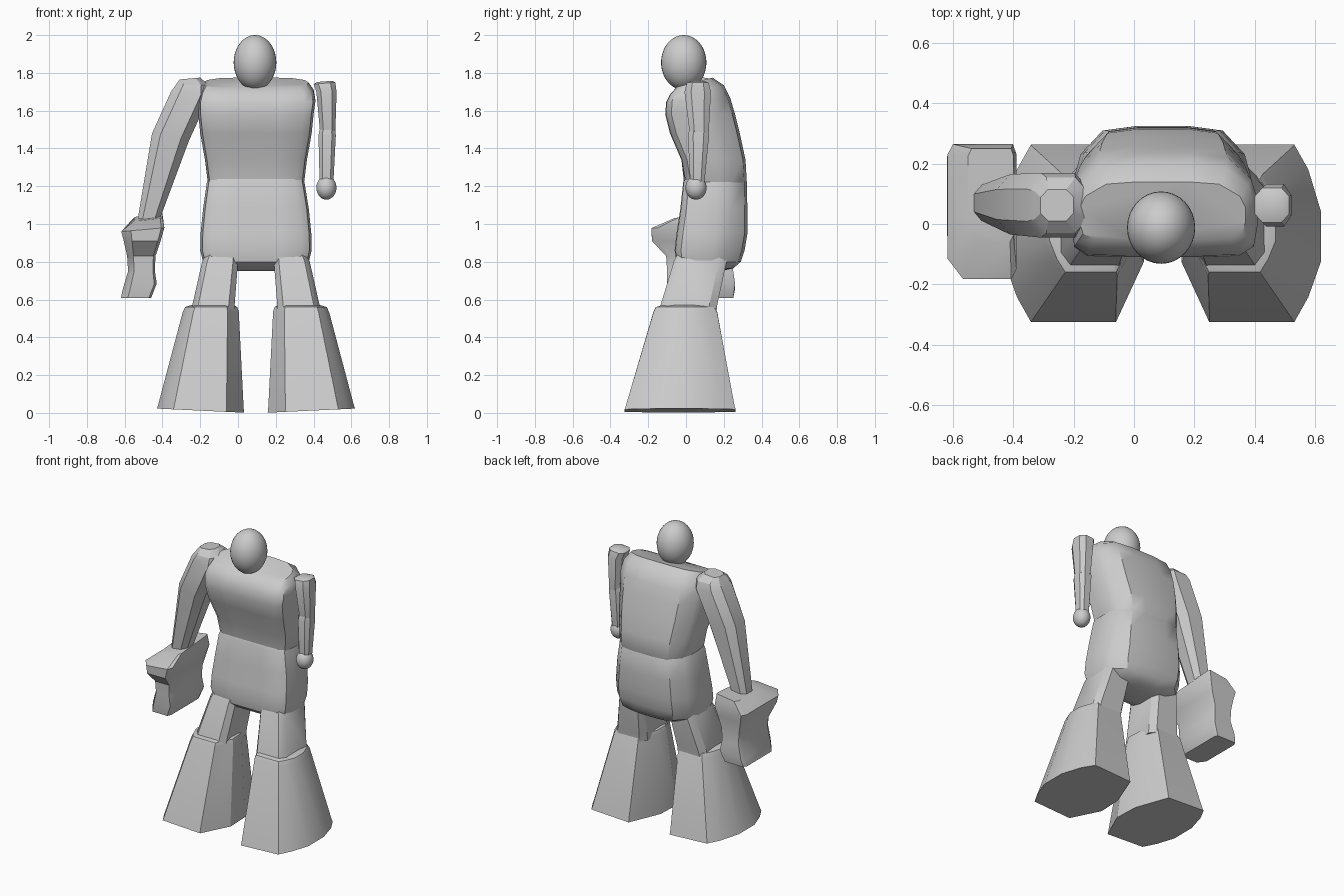
import bpy, bmesh, math

grey = bpy.data.materials.new("plain_grey")
grey.diffuse_color = (0.6, 0.6, 0.6, 1)
MID = 0.095  # body centre line in x


def finish(ob, angle):
    ob.data.materials.append(grey)
    bpy.ops.object.select_all(action='DESELECT')
    ob.select_set(True)
    bpy.context.view_layer.objects.active = ob
    bpy.ops.object.shade_smooth_by_angle(angle=math.radians(angle))


def loft(name, section, rings, angle=35, flip=False):
    """Skin a closed section (u, v in -1..1) through rings
    (x0, x1, y0, y1, z, tilt along x, tilt along y)."""
    bm = bmesh.new()
    loops = []
    for x0, x1, y0, y1, z, tx, ty in rings:
        loop = []
        for u, v in section:
            x = (x0 + x1) / 2 + u * (x1 - x0) / 2
            y = (y0 + y1) / 2 + v * (y1 - y0) / 2
            if flip:
                x = 2 * MID - x
            loop.append(bm.verts.new((x, y, z + tx * u + ty * v)))
        loops.append(loop)
    n = len(section)
    for a, b in zip(loops, loops[1:]):
        for i in range(n):
            j = (i + 1) % n
            bm.faces.new((a[i], a[j], b[j], b[i]))
    bm.faces.new(loops[0])
    bm.faces.new(loops[-1])
    bmesh.ops.recalc_face_normals(bm, faces=bm.faces)
    me = bpy.data.meshes.new(name)
    bm.to_mesh(me)
    bm.free()
    ob = bpy.data.objects.new(name, me)
    bpy.context.collection.objects.link(ob)
    finish(ob, angle)


def ball(name, loc, radii):
    bpy.ops.mesh.primitive_uv_sphere_add(segments=32, ring_count=20, location=loc)
    ob = bpy.context.object
    ob.name = name
    ob.scale = radii
    finish(ob, 60)


def mirrored(half):
    return half + [(-u, v) for u, v in reversed(half)]


# Cross-sections
TORSO = mirrored([(0.4, -1), (0.82, -0.98), (0.96, -0.82), (1, -0.4), (1, 0.1),
                  (0.93, 0.5), (0.68, 0.92), (0.3, 1)])
OCT = mirrored([(0.55, -1), (1, -0.5), (1, 0.5), (0.55, 1)])
SOFT_BOX = mirrored([(0.72, -1), (1, -0.72), (1, 0.72), (0.72, 1)])
BOOT = [(-0.62, -1), (0.6, -1), (1, -0.32), (0.97, 0.25), (0.6, 1),
        (-0.62, 1), (-0.82, 0.72), (-1, 0.25), (-1, -0.32), (-0.82, -0.72)]
FIST = [(-0.55, -1), (0.85, -1), (1, -0.85), (1, 0.85), (0.9, 1),
        (-0.85, 1), (-1, 0.85), (-1, -0.7)]

# Head
ball("head", (0.09, -0.012, 1.855), (0.113, 0.12, 0.145))

# Chest, wide at the shoulders and leaning forward at the front
loft("chest", TORSO, [
    (-0.14, 0.33, 0.05, 0.30, 1.18, 0, 0),
    (-0.16, 0.35, -0.005, 0.322, 1.22, 0, 0),
    (-0.175, 0.365, -0.025, 0.315, 1.34, 0, 0),
    (-0.20, 0.39, -0.085, 0.285, 1.48, 0, 0),
    (-0.21, 0.40, -0.11, 0.26, 1.58, 0, 0),
    (-0.21, 0.41, -0.105, 0.235, 1.655, 0, 0.01),
    (-0.20, 0.40, -0.085, 0.20, 1.71, 0, 0.025),
    (-0.18, 0.37, -0.05, 0.14, 1.75, 0, 0.025)])

# Belly and hips as one rounded block
loft("belly", TORSO, [
    (-0.02, 0.21, 0.05, 0.18, 0.75, 0, 0),
    (-0.12, 0.32, -0.01, 0.25, 0.765, 0, 0),
    (-0.185, 0.375, -0.05, 0.29, 0.80, 0, 0),
    (-0.20, 0.39, -0.06, 0.31, 0.86, 0, 0),
    (-0.198, 0.388, -0.05, 0.325, 0.95, 0, 0),
    (-0.185, 0.375, -0.03, 0.325, 1.08, 0, 0),
    (-0.165, 0.352, -0.015, 0.322, 1.22, 0, 0),
    (-0.145, 0.335, 0.0, 0.30, 1.257, 0, 0)])

# Thighs and flared boots
for side, flip in (("left", False), ("right", True)):
    loft(side + "_thigh", SOFT_BOX, [
        (-0.25, -0.02, -0.15, 0.16, 0.52, 0, 0),
        (-0.242, -0.018, -0.135, 0.165, 0.57, 0, 0),
        (-0.19, 0.0, -0.065, 0.215, 0.80, 0, 0),
        (-0.16, 0.0, -0.03, 0.21, 0.87, 0, 0)], flip=flip)
    loft(side + "_boot", BOOT, [
        (-0.43, 0.033, -0.325, 0.263, 0.012, -0.011, 0),
        (-0.425, 0.03, -0.32, 0.258, 0.03, -0.005, 0),
        (-0.293, 0.004, -0.172, 0.165, 0.535, 0.003, 0),
        (-0.28, -0.004, -0.16, 0.15, 0.56, 0, 0),
        (-0.25, -0.02, -0.13, 0.12, 0.57, 0, 0)], angle=24, flip=flip)

# Large arm hanging out to the side
loft("large_arm", OCT, [
    (-0.53, -0.42, 0.01, 0.13, 1.02, -0.01, 0),
    (-0.455, -0.26, -0.035, 0.165, 1.46, -0.02, 0),
    (-0.355, -0.15, -0.045, 0.17, 1.69, -0.01, 0),
    (-0.33, -0.155, -0.03, 0.155, 1.735, 0, 0),
    (-0.31, -0.20, 0.01, 0.115, 1.77, 0.005, 0)], angle=28)

# Large blocky fist with a wavy outline
loft("large_fist", FIST, [
    (-0.62, -0.46, -0.09, 0.25, 0.608, 0, 0),
    (-0.61, -0.43, -0.10, 0.26, 0.67, 0.015, 0),
    (-0.582, -0.44, -0.10, 0.25, 0.75, 0, 0),
    (-0.587, -0.437, -0.105, 0.25, 0.83, 0, 0),
    (-0.605, -0.41, -0.18, 0.255, 0.91, 0, 0),
    (-0.618, -0.39, -0.183, 0.265, 0.97, 0.01, 0),
    (-0.55, -0.40, -0.06, 0.25, 1.035, 0.01, 0.012)], angle=35)

# Small straight arm: upper arm, forearm and round hand
loft("small_upper_arm", OCT, [
    (0.435, 0.515, 0.02, 0.12, 1.48, 0, 0),
    (0.415, 0.522, -0.008, 0.132, 1.70, 0, 0),
    (0.40, 0.515, 0.005, 0.12, 1.745, 0.005, 0),
    (0.42, 0.50, 0.03, 0.10, 1.755, 0.003, 0)], angle=28)
loft("small_forearm", OCT, [
    (0.432, 0.505, 0.022, 0.098, 1.22, 0, 0),
    (0.426, 0.518, 0.01, 0.122, 1.47, 0, 0),
    (0.432, 0.512, 0.018, 0.115, 1.50, 0, 0)], angle=28)
ball("small_hand", (0.468, 0.053, 1.192), (0.053, 0.056, 0.063))
